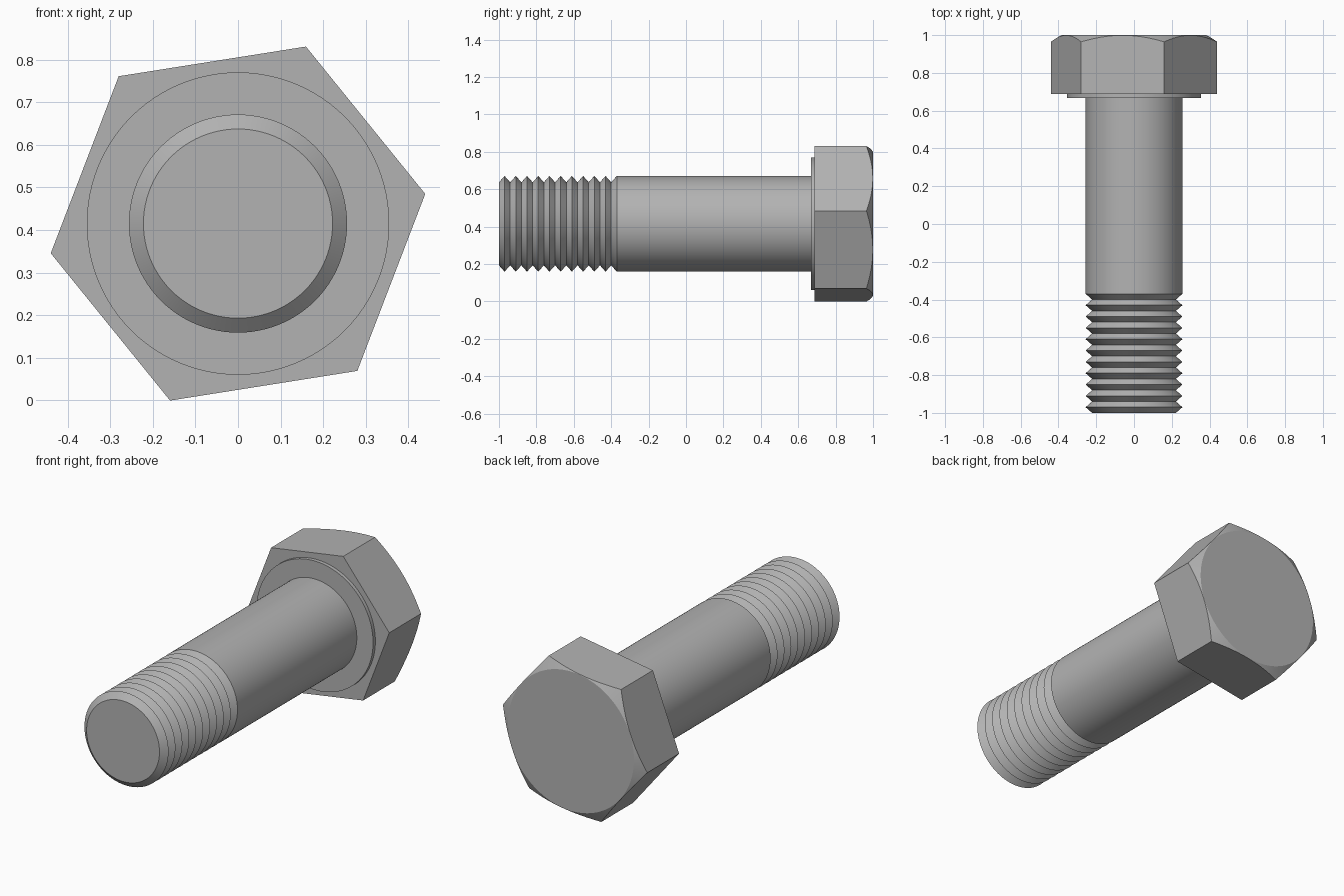
import bpy
import bmesh
from math import radians, sin, cos, tan, pi

cube = bpy.data.objects.get("Cube")
if cube:
    bpy.data.objects.remove(cube, do_unlink=True)

AXIS_Z = 0.415       # height of the bolt axis
SHANK_R, ROOT_R = 0.256, 0.222
HEX_R, HEX_TURN = 0.445, radians(9)
SEAT_Y, HEAD_Y, TOP_Y = 0.668, 0.688, 1.0
THREAD_Y, TURNS = -0.37, 10

steel = bpy.data.materials.new("steel grey")
steel.use_nodes = True
grey = (0.45, 0.45, 0.45, 1)
steel.diffuse_color = grey
steel.node_tree.nodes["Principled BSDF"].inputs["Base Color"].default_value = grey


def lathe(name, profile, sides=96, turn=0.0):
    """Revolve (radius, y) points about the bolt axis and cap both ends."""
    bm = bmesh.new()
    rings = [[bm.verts.new((r * cos(turn + 2 * pi * i / sides), y,
                            AXIS_Z + r * sin(turn + 2 * pi * i / sides)))
              for i in range(sides)] for r, y in profile]
    for a, b in zip(rings, rings[1:]):
        for i in range(sides):
            j = (i + 1) % sides
            bm.faces.new((a[i], a[j], b[j], b[i]))
    bm.faces.new(rings[0])
    bm.faces.new(rings[-1])
    bmesh.ops.recalc_face_normals(bm, faces=bm.faces)
    mesh = bpy.data.meshes.new(name)
    bm.to_mesh(mesh)
    bm.free()
    mesh.materials.append(steel)
    obj = bpy.data.objects.new(name, mesh)
    bpy.context.collection.objects.link(obj)
    return obj


def activate(obj):
    bpy.ops.object.select_all(action='DESELECT')
    obj.select_set(True)
    bpy.context.view_layer.objects.active = obj


# Shank with ring-shaped thread grooves
pitch = (THREAD_Y + 1) / (TURNS + 0.5)
profile = []
for k in range(TURNS + 1):
    y = -1 + k * pitch
    profile += [(ROOT_R, y), (SHANK_R, y + pitch / 2)]
profile.append((SHANK_R, SEAT_Y + 0.01))
shank = lathe("threaded_shank", profile)

# Raised bearing face under the head
washer = lathe("washer_face", [(0.355, SEAT_Y), (0.355, HEAD_Y + 0.01)])

# Hexagonal head, its outer corners trimmed by a 30 degree cone
head = lathe("hex_head", [(HEX_R, HEAD_Y), (HEX_R, TOP_Y)], 6, HEX_TURN)
flat_r, wide_r = HEX_R * cos(pi / 6) - 0.002, 0.6
slope = (wide_r - flat_r) * tan(radians(30))
cutter = lathe("corner_cutter", [(wide_r, 0.5), (wide_r, TOP_Y - slope),
                                 (flat_r, TOP_Y)], 120, HEX_TURN)
cutter.hide_render = True
activate(head)
trim = head.modifiers.new("trim", 'BOOLEAN')
trim.operation = 'INTERSECT'
trim.solver = 'EXACT'
trim.object = cutter
bpy.ops.object.modifier_apply(modifier=trim.name)
bpy.data.objects.remove(cutter, do_unlink=True)

for part in (shank, washer, head):
    activate(part)
    bpy.ops.object.shade_smooth_by_angle(angle=radians(20))
